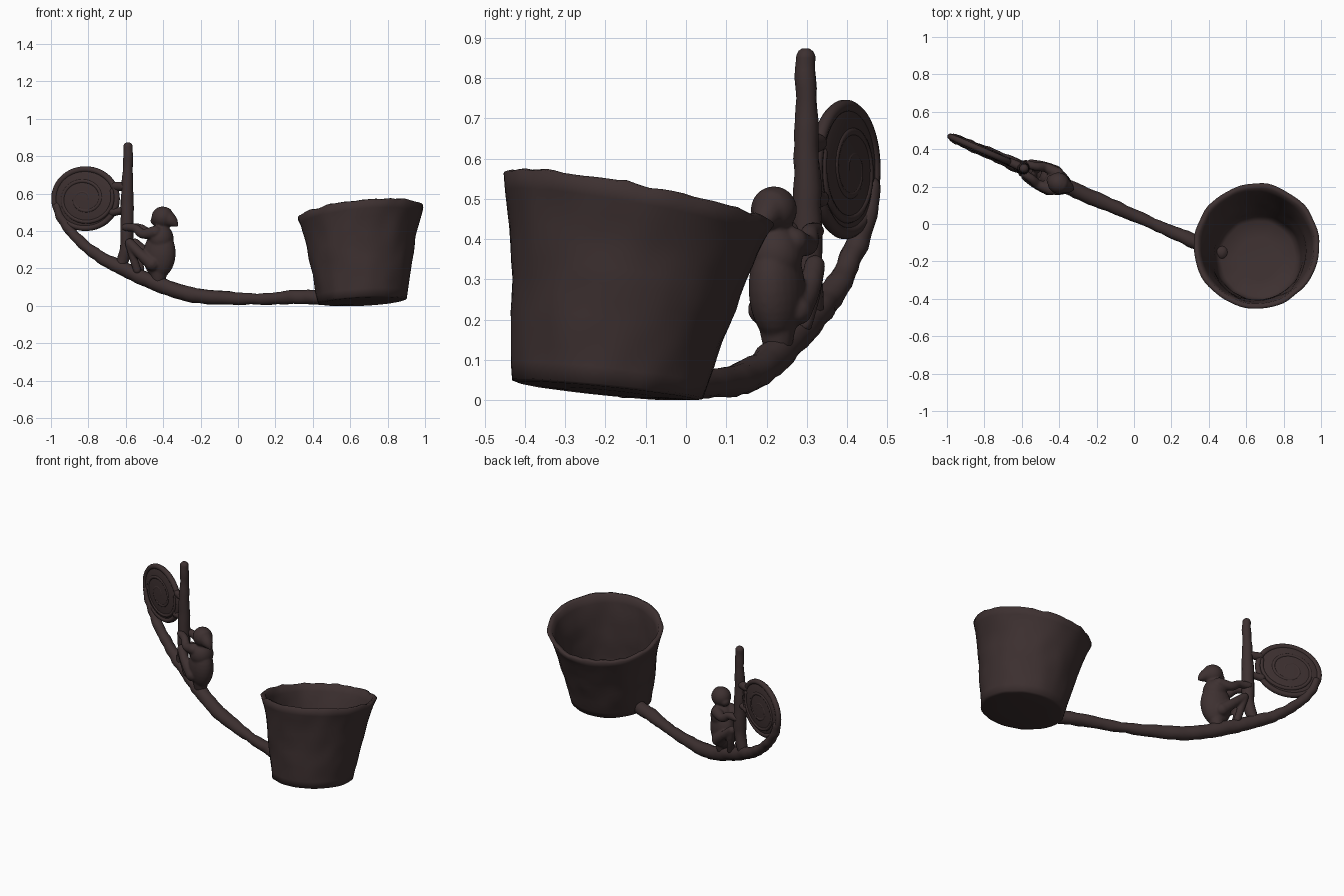
import bpy, bmesh, math
from mathutils import Vector, Matrix, noise

if "Cube" in bpy.data.objects:
    bpy.data.objects.remove(bpy.data.objects["Cube"])

mat = bpy.data.materials.new("dark_brown_clay")
mat.diffuse_color = (0.047, 0.030, 0.030, 1)
mat.use_nodes = True
mat.node_tree.nodes["Principled BSDF"].inputs["Base Color"].default_value = mat.diffuse_color

# The handle, figure and disc all lie in one upright slanted plane
SLOPE = -0.43
ANGLE = math.atan(SLOPE)
NORMAL = Vector((math.sin(ANGLE), -math.cos(ANGLE), 0))


def P(x, z, off=0.0):
    return Vector((x, 0.045 + SLOPE * x, z)) + NORMAL * off


def finish(name, bm):
    bmesh.ops.recalc_face_normals(bm, faces=bm.faces)
    for f in bm.faces:
        f.smooth = True
    me = bpy.data.meshes.new(name)
    bm.to_mesh(me)
    bm.free()
    me.materials.append(mat)
    ob = bpy.data.objects.new(name, me)
    bpy.context.collection.objects.link(ob)
    return ob


def loft(bm, rings):
    rows = [[bm.verts.new(p) for p in r] for r in rings]
    n = len(rows[0])
    for a, b in zip(rows, rows[1:]):
        for i in range(n):
            bm.faces.new((a[i], a[(i + 1) % n], b[(i + 1) % n], b[i]))
    bm.faces.new(rows[0])
    bm.faces.new(rows[-1])


def tube(bm, pts, radii, sides=14, steps=5):
    # smooth path through the points, with rounded ends
    path = []
    for i in range(len(pts) - 1):
        p0, p1, p2 = pts[max(i - 1, 0)], pts[i], pts[i + 1]
        p3 = pts[min(i + 2, len(pts) - 1)]
        for k in range(steps):
            t = k / steps
            c = 0.5 * (2 * p1 + (p2 - p0) * t + (2 * p0 - 5 * p1 + 4 * p2 - p3) * t * t
                       + (3 * p1 - p0 - 3 * p2 + p3) * t ** 3)
            path.append((c, radii[i] + (radii[i + 1] - radii[i]) * t))
    path.append((pts[-1], radii[-1]))
    d0 = (path[0][0] - path[1][0]).normalized()
    d1 = (path[-1][0] - path[-2][0]).normalized()
    caps = [(0.94, 0.35), (0.7, 0.71), (0.3, 0.95)]
    r0, r1 = path[0][1], path[-1][1]
    path = ([(path[0][0] + d0 * r0 * a, r0 * b) for a, b in caps] + path
            + [(path[-1][0] + d1 * r1 * a, r1 * b) for a, b in reversed(caps)])
    rings = []
    for i, (c, r) in enumerate(path):
        t = (path[min(i + 1, len(path) - 1)][0] - path[max(i - 1, 0)][0]).normalized()
        u = (NORMAL - t * NORMAL.dot(t)).normalized()
        v = t.cross(u)
        rings.append([c + (u * math.cos(a) + v * math.sin(a)) * r
                      for a in (2 * math.pi * k / sides for k in range(sides))])
    loft(bm, rings)


def blob(bm, centre, size, tilt=0.0):
    m = (Matrix.Translation(centre) @ Matrix.Rotation(ANGLE, 4, 'Z')
         @ Matrix.Rotation(tilt, 4, 'Y') @ Matrix.Diagonal((*size, 1)))
    bmesh.ops.create_uvsphere(bm, u_segments=24, v_segments=16, radius=1, matrix=m)


def roughen(bm, amount, scale):
    bm.normal_update()
    for v in bm.verts:
        v.co += v.normal * noise.noise(v.co * scale) * amount


# Cup: tilted flaring bucket, outside, rim, inside, floor
def cup_ring(t, shrink, lift=0.0, scale=1.0, rough=True):
    cx, cy = 0.665 - 0.01 * t, -0.195 + 0.077 * t
    r = (0.237 + 0.08 * t + 0.018 * t ** 5 - shrink) * scale
    out = []
    for k in range(72):
        a = 2 * math.pi * k / 72
        dx, dy = math.cos(a), math.sin(a)
        w = noise.noise(Vector((dx * 3, dy * 3, t * 5))) * 0.007 if rough else 0
        x, y = dx * (r + w), dy * (r + w)
        z = (0.027 + 0.473 * t + (0.05 + 0.045 * t) * x - (0.1 + 0.09 * t) * y + lift)
        if t > 0.95:
            z += 0.012 * noise.noise(Vector((dx * 5, dy * 5, 7)))
        out.append(Vector((cx + x, cy + y, max(z, 0))))
    return out


bm = bmesh.new()
rings = [cup_ring(0, 0, -0.008, 0.5), cup_ring(0, 0, -0.005, 0.93)]
rings += [cup_ring(i / 12, 0) for i in range(13)]
rings += [cup_ring(1, 0.012, 0.005)]
rings += [cup_ring(i / 12, 0.028) for i in range(12, 1, -1)]
rings += [cup_ring(0.12, 0.032, 0, 0.93), cup_ring(0.11, 0.03, 0, 0.5)]
loft(bm, rings)
finish("cup", bm)

# Handle: long curved stem that curls up into the disc
bm = bmesh.new()
tube(bm, [P(0.47, 0.045), P(0.3, 0.046), P(0.1, 0.037), P(-0.2, 0.052), P(-0.4, 0.105),
          P(-0.6, 0.193), P(-0.75, 0.27), P(-0.87, 0.372), P(-0.94, 0.46), P(-0.965, 0.53)],
     [0.04, 0.038, 0.03, 0.04, 0.042, 0.038, 0.032, 0.028, 0.026, 0.022], steps=8)
roughen(bm, 0.006, 22)
finish("handle", bm)

# Disc: thin round shield with a raised spiral on both sides
bm = bmesh.new()
blob(bm, P(-0.815, 0.573), (0.185, 0.022, 0.163))
tube(bm, [P(-0.815 + 0.167 * math.cos(a), 0.573 + 0.157 * math.sin(a))
          for a in (2 * math.pi * k / 24 for k in range(25))], [0.0165] * 25, 10, 3)
for side in (-1, 1):
    pts = []
    for k in range(40):
        a, r = k * 0.33, 0.02 + 0.0031 * k
        pts.append(P(-0.815 + r * 1.08 * math.cos(a), 0.573 + r * math.sin(a),
                     side * 0.012 * (1 - (r / 0.2) ** 2) ** 0.5))
    tube(bm, pts, [0.0115] * 40, 8, 2)
finish("spiral_disc", bm)

# Post with the two small bridges to the disc
bm = bmesh.new()
tube(bm, [P(-0.625, 0.22), P(-0.597, 0.31), P(-0.594, 0.42), P(-0.592, 0.6),
          P(-0.588, 0.75), P(-0.588, 0.85)],
     [0.03, 0.036, 0.037, 0.032, 0.026, 0.025])
tube(bm, [P(-0.66, 0.64), P(-0.6, 0.635)], [0.022, 0.024])
tube(bm, [P(-0.67, 0.5), P(-0.6, 0.51)], [0.022, 0.02])
roughen(bm, 0.005, 20)
finish("post", bm)

# Seated figure hugging the post
bm = bmesh.new()
blob(bm, P(-0.42, 0.275), (0.09, 0.066, 0.13), 0.08)
blob(bm, P(-0.412, 0.36), (0.068, 0.068, 0.075))
tube(bm, [P(-0.425, 0.13), P(-0.42, 0.25)], [0.035, 0.06])
tube(bm, [P(-0.41, 0.38), P(-0.405, 0.46)], [0.045, 0.035])
blob(bm, P(-0.403, 0.473), (0.06, 0.057, 0.058))
blob(bm, P(-0.44, 0.455), (0.028, 0.03, 0.026))
tube(bm, [P(-0.39, 0.478), P(-0.35, 0.45), P(-0.328, 0.43)], [0.05, 0.032, 0.01])
for s in (-1, 1):
    # arm
    tube(bm, [P(-0.425, 0.395, s * 0.045), P(-0.49, 0.385, s * 0.05),
              P(-0.535, 0.415, s * 0.035), P(-0.59, 0.42, s * 0.025)],
         [0.034, 0.026, 0.023, 0.022])
    # leg
    tube(bm, [P(-0.44, 0.225, s * 0.045), P(-0.5, 0.275, s * 0.05),
              P(-0.565, 0.335, s * 0.035)], [0.04, 0.028, 0.026])
    tube(bm, [P(-0.565, 0.335, s * 0.035), P(-0.55, 0.27, s * 0.035),
              P(-0.53, 0.19, s * 0.022)], [0.026, 0.022, 0.022])
figure = finish("seated_figure", bm)
remesh = figure.modifiers.new("fuse", 'REMESH')
remesh.mode = 'VOXEL'
remesh.voxel_size = 0.006
remesh.use_smooth_shade = True
soft = figure.modifiers.new("soften", 'SMOOTH')
soft.factor = 0.5
soft.iterations = 4
